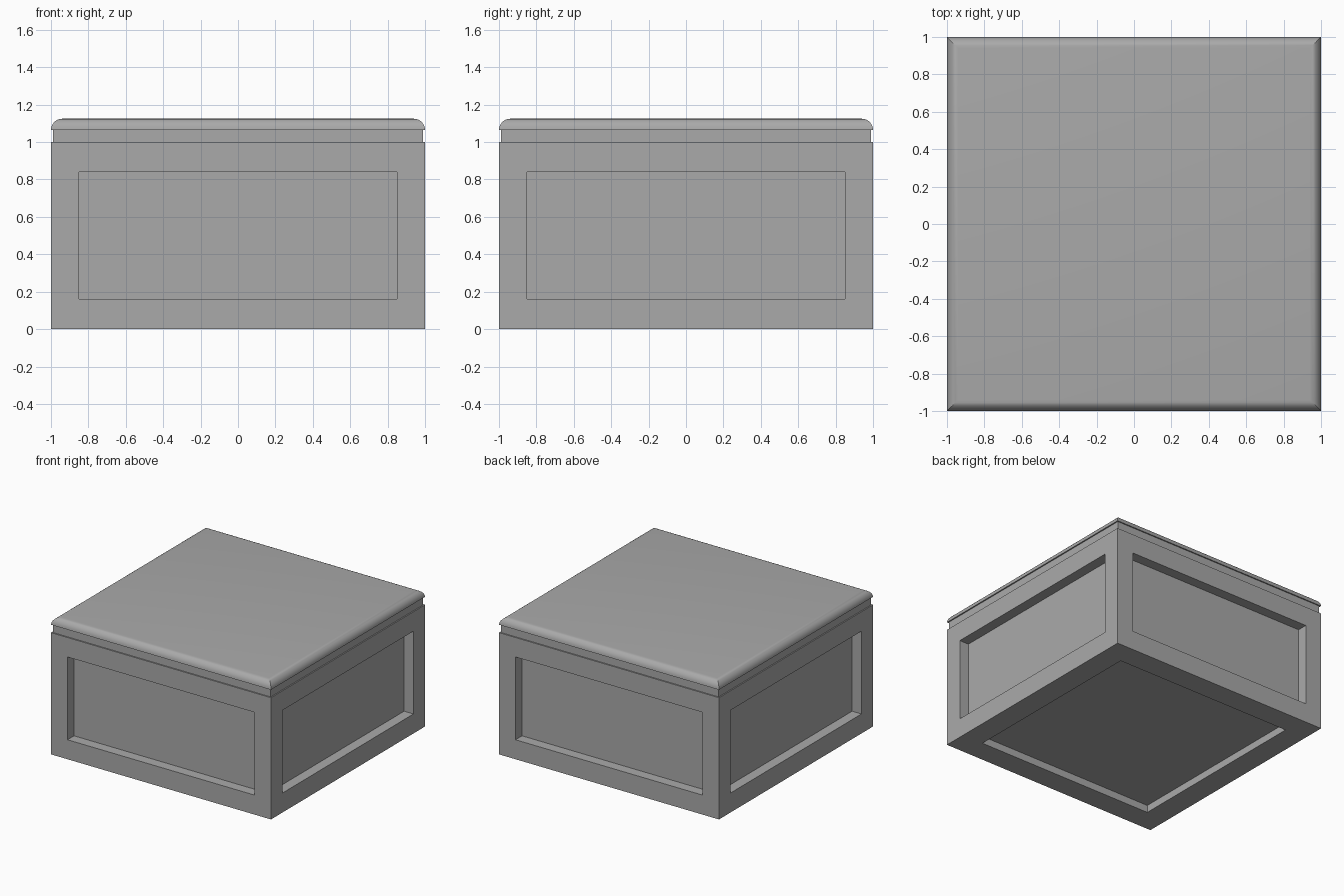
import bpy, bmesh, math
from mathutils import Vector

cube = bpy.data.objects.get("Cube")
if cube:
    bpy.data.objects.remove(cube, do_unlink=True)

# Single grey material
grey = bpy.data.materials.new("stone_grey")
grey.use_nodes = True
colour = (0.4, 0.4, 0.4, 1)
grey.diffuse_color = colour
grey.node_tree.nodes["Principled BSDF"].inputs["Base Color"].default_value = colour


def finish(name, bm):
    bmesh.ops.recalc_face_normals(bm, faces=bm.faces)
    mesh = bpy.data.meshes.new(name)
    bm.to_mesh(mesh)
    bm.free()
    mesh.materials.append(grey)
    obj = bpy.data.objects.new(name, mesh)
    bpy.context.collection.objects.link(obj)
    return obj


def recess_panel(bm, face, scale, depth):
    """Inset a face, fit the inset to a scale of the face, and sink it straight in."""
    centre, normal = face.calc_center_median(), face.normal.copy()
    corners = [v.co.copy() for v in face.verts]
    bmesh.ops.inset_individual(bm, faces=[face], thickness=0.1)
    for vert, corner in zip(face.verts, corners):
        vert.co = centre + (corner - centre) * scale
    sunk = bmesh.ops.extrude_face_region(bm, geom=[face])["geom"]
    verts = [g for g in sunk if isinstance(g, bmesh.types.BMVert)]
    bmesh.ops.translate(bm, verts=verts, vec=-normal * depth)
    if face.is_valid:
        bmesh.ops.delete(bm, geom=[face], context='FACES_ONLY')


# Box body with recessed panels on the four sides and underneath
bm = bmesh.new()
bmesh.ops.create_cube(bm, size=2)
for v in bm.verts:
    v.co.z = (v.co.z + 1) / 2
bm.normal_update()
for f in list(bm.faces):
    if f.normal.z > 0.5:
        continue
    if f.normal.z < -0.5:
        recess_panel(bm, f, Vector((0.81, 0.81, 1)), 0.06)
    else:
        recess_panel(bm, f, Vector((0.85, 0.85, 0.68)), 0.085)
finish("box_body", bm)

# Lid: square rings following a neck, an overhanging lip and a rounded edge
radius, steps = 0.06, 6
profile = [(0.99, 1.0), (0.99, 1.065)]
for i in range(steps + 1):
    a = math.pi / 2 * i / steps
    profile.append((1 - radius + radius * math.cos(a), 1.065 + radius * math.sin(a)))
bm = bmesh.new()
rings = [[bm.verts.new((sx * r, sy * r, z))
          for sx, sy in ((-1, -1), (1, -1), (1, 1), (-1, 1))] for r, z in profile]
for low, high in zip(rings, rings[1:]):
    for i in range(4):
        j = (i + 1) % 4
        bm.faces.new((low[i], low[j], high[j], high[i]))
bm.faces.new(rings[0][::-1])
bm.faces.new(rings[-1])
lid = finish("lid", bm)
bpy.ops.object.select_all(action='DESELECT')
lid.select_set(True)
bpy.context.view_layer.objects.active = lid
bpy.ops.object.shade_smooth_by_angle(angle=math.radians(30))
